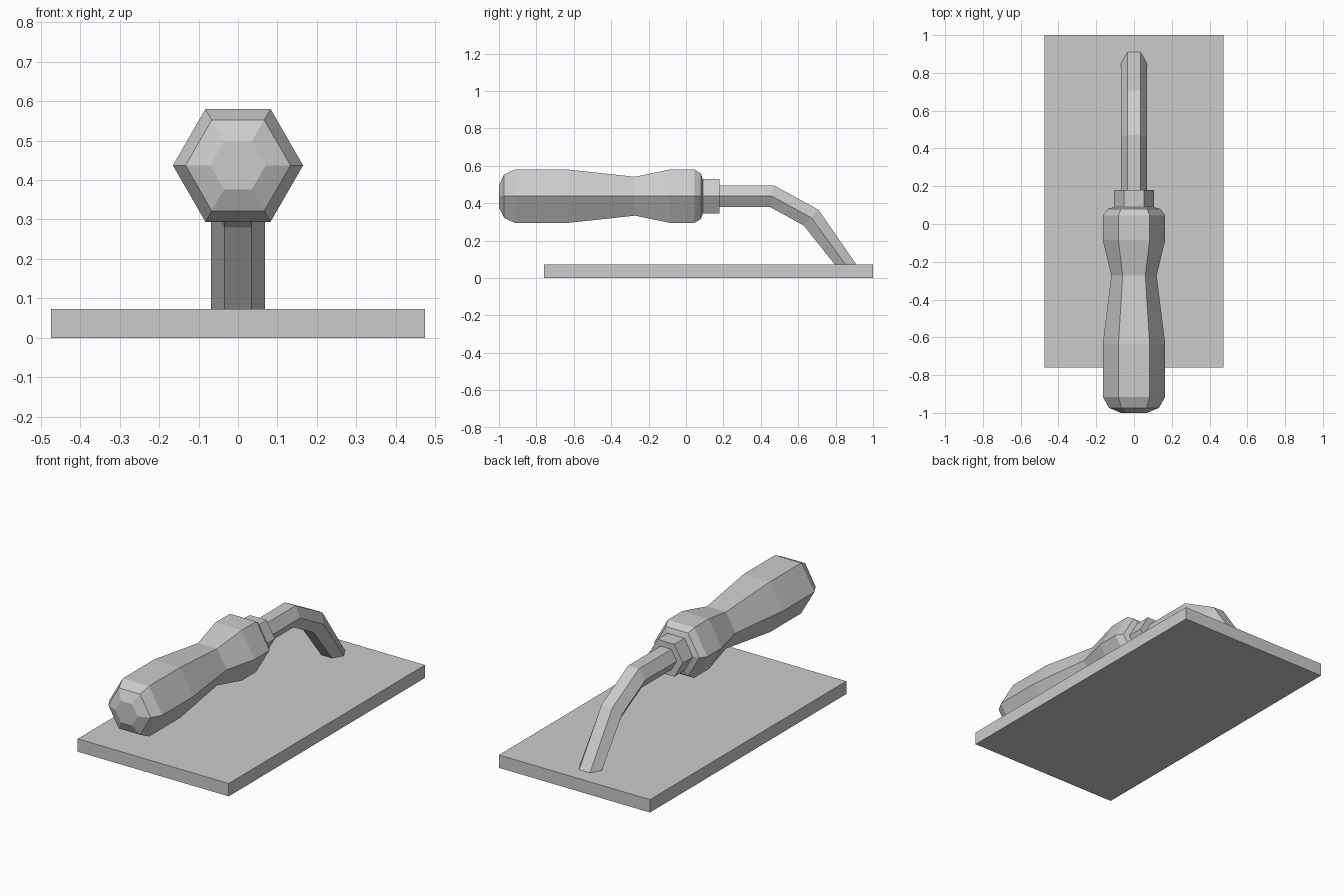
import bpy, bmesh, math
from mathutils import Vector

cube = bpy.data.objects.get("Cube")
if cube:
    bpy.data.objects.remove(cube, do_unlink=True)

GREY = (0.6, 0.6, 0.6, 1.0)
grey = bpy.data.materials.new("plain_grey")
grey.use_nodes = True
grey.diffuse_color = GREY
grey.node_tree.nodes["Principled BSDF"].inputs["Base Color"].default_value = GREY

AXIS_Z = 0.437
SIN60 = math.sin(math.radians(60))


def finish(name, bm):
    """Turn a bmesh into a flat-shaded object."""
    bmesh.ops.recalc_face_normals(bm, faces=bm.faces)
    mesh = bpy.data.meshes.new(name)
    bm.to_mesh(mesh)
    bm.free()
    mesh.materials.append(grey)
    obj = bpy.data.objects.new(name, mesh)
    bpy.context.collection.objects.link(obj)
    return obj


def hex_loft(name, sections):
    """Skin hexagons, each given as (centre, half width, vector to its upper flat)."""
    bm = bmesh.new()
    rings = []
    for centre, radius, up in sections:
        ring = []
        for i in range(6):
            a = math.radians(60 * i)
            side = Vector((radius * math.cos(a), 0, 0))
            ring.append(bm.verts.new(centre + side + up * (math.sin(a) / SIN60)))
        rings.append(ring)
    for a, b in zip(rings, rings[1:]):
        for i in range(6):
            j = (i + 1) % 6
            bm.faces.new((a[i], a[j], b[j], b[i]))
    bm.faces.new(rings[0])
    bm.faces.new(rings[-1])
    return finish(name, bm)


def straight(profile):
    """Hexagon sections along y from (y, radius) pairs."""
    return [(Vector((0, y, AXIS_Z)), r, Vector((0, 0, r * SIN60))) for y, r in profile]


# Flat rectangular plate
bm = bmesh.new()
bmesh.ops.create_cube(bm, size=1)
for v in bm.verts:
    v.co = (v.co.x * 0.948, v.co.y * 1.76 + 0.12, (v.co.z + 0.5) * 0.073)
finish("base_plate", bm)

# Waisted hexagonal grip with bevelled ends
hex_loft("handle_grip", straight([
    (-1.0, 0.07), (-0.973, 0.133), (-0.915, 0.165), (-0.635, 0.165), (-0.273, 0.12),
    (-0.085, 0.165), (0.045, 0.165), (0.08, 0.14), (0.09, 0.105)]))

# Collar between grip and rod
hex_loft("collar", straight([(0.07, 0.106), (0.18, 0.106)]))

# Bent rod: upper and lower edge points (y, z) of each section
rod = [((0.17, 0.495), (0.17, 0.379)), ((0.47, 0.495), (0.45, 0.379)),
       ((0.708, 0.365), (0.63, 0.28)), ((0.912, 0.07), (0.797, 0.07))]
sections = []
for upper, lower in rod:
    top, bottom = Vector((0, *upper)), Vector((0, *lower))
    sections.append(((top + bottom) / 2, 0.068, (top - bottom) / 2))
hex_loft("bent_rod", sections)
